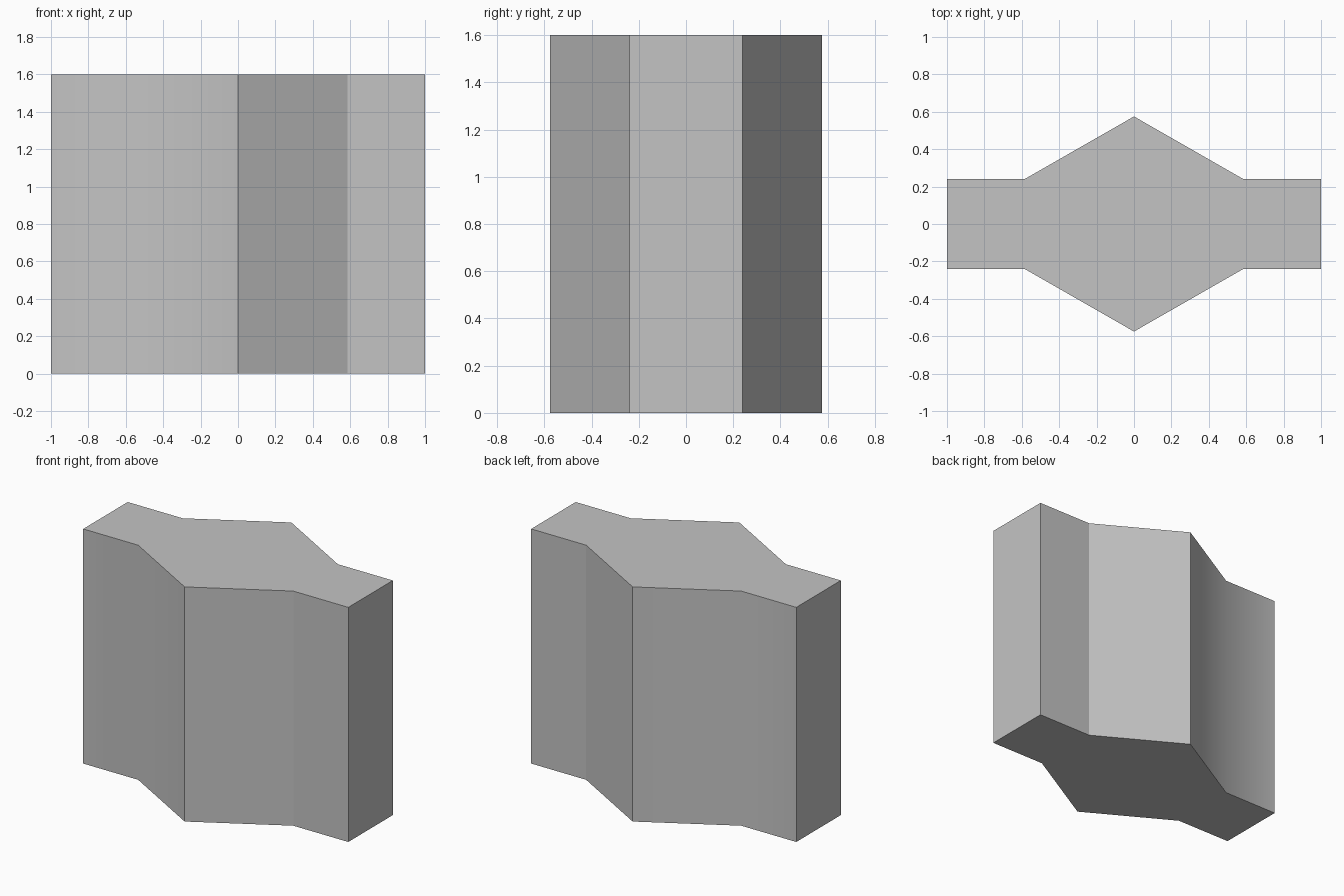
import bpy
import bmesh

# Remove the default cube
cube = bpy.data.objects.get("Cube")
if cube:
    bpy.data.objects.remove(cube, do_unlink=True)

HEIGHT = 1.6
END, VALLEY = 1.0, 0.585      # half length, where the flat ends begin
THIN, RIDGE = 0.24, 0.575     # half depth at the ends, at the middle

# Plain grey finish
grey = bpy.data.materials.new("plain_grey")
grey.use_nodes = True
colour = (0.55, 0.55, 0.55, 1)
grey.diffuse_color = colour
grey.node_tree.nodes["Principled BSDF"].inputs["Base Color"].default_value = colour

# Plan outline: front edge from left to right, then mirrored to the back
front = [(-END, -THIN), (-VALLEY, -THIN), (0, -RIDGE), (VALLEY, -THIN), (END, -THIN)]
outline = front + [(x, -y) for x, y in reversed(front)]

# Extrude the outline into a solid block
bm = bmesh.new()
base = bm.faces.new([bm.verts.new((x, y, 0)) for x, y in outline])
result = bmesh.ops.extrude_face_region(bm, geom=[base], use_keep_orig=True)
for v in result["geom"]:
    if isinstance(v, bmesh.types.BMVert):
        v.co.z = HEIGHT
bmesh.ops.recalc_face_normals(bm, faces=bm.faces)

# Smooth shading, with only the two valleys on the -x side left soft
for f in bm.faces:
    f.smooth = True
for e in bm.edges:
    a, b = e.verts
    upright = abs(a.co.z - b.co.z) > 0.1
    e.smooth = upright and abs(a.co.x + VALLEY) < 0.01

mesh = bpy.data.meshes.new("ridged_block")
bm.to_mesh(mesh)
bm.free()
mesh.materials.append(grey)
block = bpy.data.objects.new("ridged_block", mesh)
bpy.context.collection.objects.link(block)
